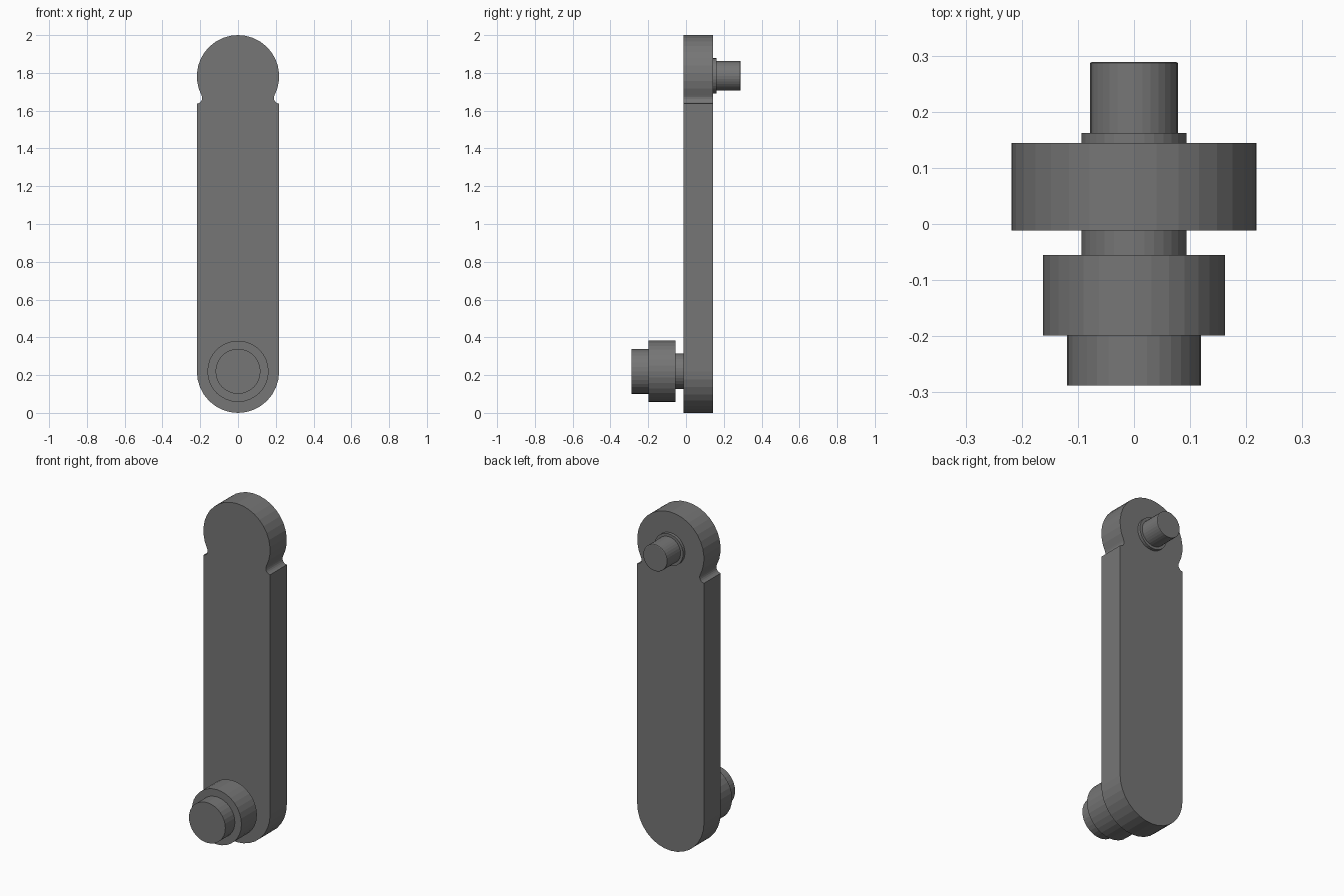
import bpy, bmesh
from math import sin, cos, pi, atan2, sqrt

if "Cube" in bpy.data.objects:
    bpy.data.objects.remove(bpy.data.objects["Cube"])

LOW_Z, HIGH_Z, R = 0.22, 1.782, 0.218

# Dark grey metal
metal = bpy.data.materials.new("dark_metal")
metal.diffuse_color = (0.18, 0.18, 0.18, 1)
metal.use_nodes = True
metal.node_tree.nodes["Principled BSDF"].inputs["Base Color"].default_value = metal.diffuse_color


def make_object(name, bm):
    bmesh.ops.recalc_face_normals(bm, faces=bm.faces)
    mesh = bpy.data.meshes.new(name)
    bm.to_mesh(mesh)
    bm.free()
    mesh.materials.append(metal)
    obj = bpy.data.objects.new(name, mesh)
    bpy.context.collection.objects.link(obj)
    return obj


def arc(cx, cz, rx, rz, a0, a1, n):
    return [(cx + rx * cos(a0 + (a1 - a0) * i / n),
             cz + rz * sin(a0 + (a1 - a0) * i / n)) for i in range(n + 1)]


def stepped_pin(name, z, profile, sides=32):
    """Lathe (radius, y) pairs around an axis along y, with capped ends."""
    bm = bmesh.new()
    rings = [[bm.verts.new((r * cos(2 * pi * i / sides), y, z + r * sin(2 * pi * i / sides)))
              for i in range(sides)] for r, y in profile]
    for a, b in zip(rings, rings[1:]):
        for i in range(sides):
            j = (i + 1) % sides
            bm.faces.new((a[i], a[j], b[j], b[i]))
    bm.faces.new(rings[0])
    bm.faces.new(rings[-1])
    return make_object(name, bm)


# Arm plate: right half outline from bottom to top, then mirrored
shoulder, fillet = 1.637, 0.03
fz = shoulder + fillet
fx = sqrt((R + fillet) ** 2 - (HIGH_Z - fz) ** 2)
tangent = atan2(fz - HIGH_Z, fx)
half = arc(0, LOW_Z, R, LOW_Z, -pi / 2, 0, 8)
half.append((R, shoulder))
half += arc(fx, fz, fillet, fillet, -pi / 2 - 0.15, tangent - pi, 6)
half += arc(0, HIGH_Z, R, R, tangent, pi / 2, 11)[1:]
outline = half + [(-x, z) for x, z in reversed(half[1:-1])]

bm = bmesh.new()
face = bm.faces.new([bm.verts.new((x, -0.012, z)) for x, z in outline])
extruded = bmesh.ops.extrude_face_region(bm, geom=[face], use_keep_orig=True)
bmesh.ops.translate(bm, vec=(0, 0.156, 0),
                    verts=[v for v in extruded["geom"] if isinstance(v, bmesh.types.BMVert)])
make_object("arm_plate", bm)

# Upper rear pin with collar and lightly chamfered tip
stepped_pin("upper_pin", 1.784, [(0.094, 0.14), (0.094, 0.162), (0.078, 0.162),
                                 (0.078, 0.287), (0.075, 0.289)])

# Lower front pivot: neck, wide drum, end boss
stepped_pin("lower_pivot", 0.22, [(0.094, -0.005), (0.094, -0.055), (0.162, -0.055),
                                  (0.162, -0.199), (0.119, -0.199), (0.119, -0.288)])
